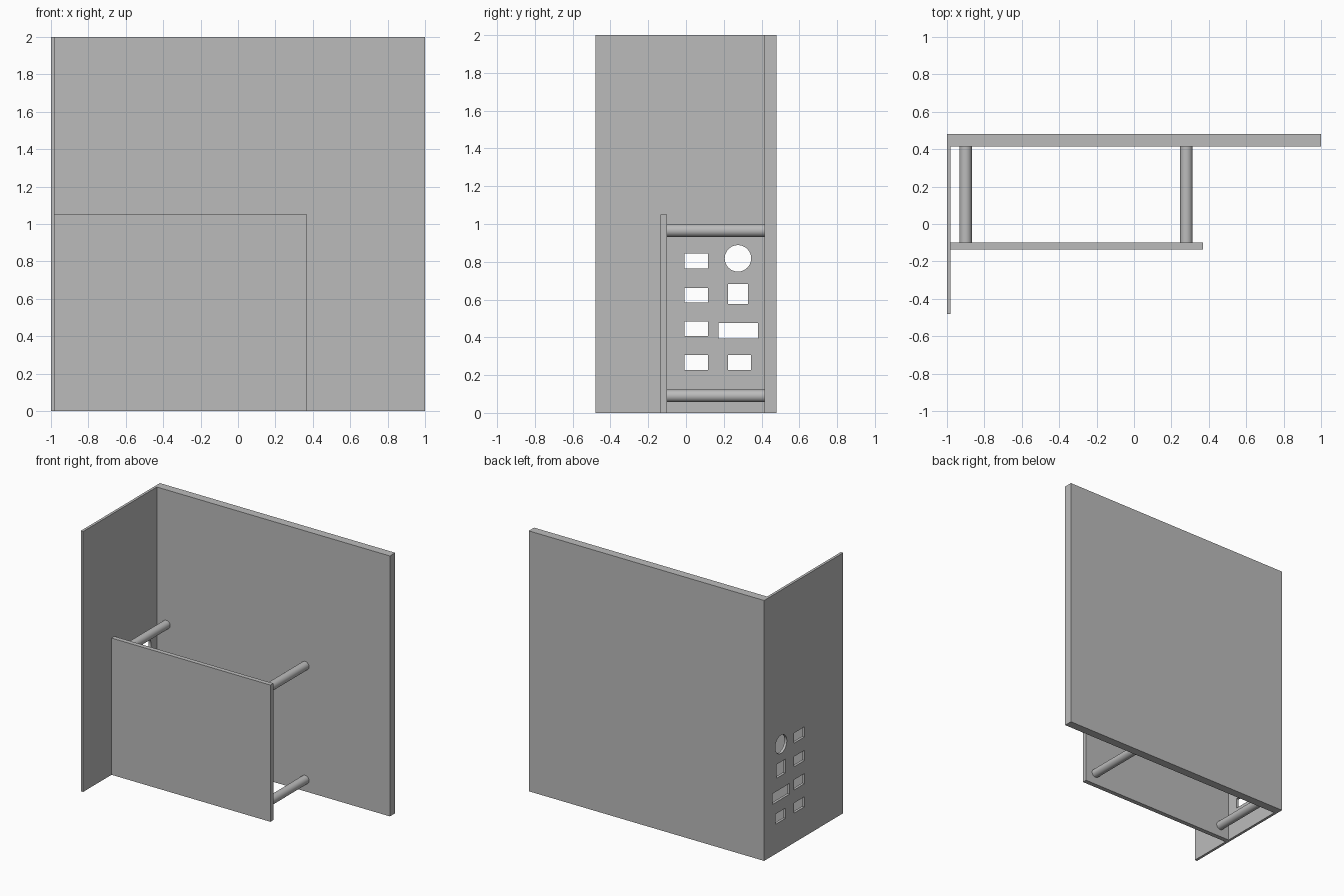
import bpy
import bmesh
from math import radians
from mathutils import Matrix, Vector

default = bpy.data.objects.get("Cube")
if default:
    bpy.data.objects.remove(default, do_unlink=True)

grey = bpy.data.materials.new("light grey")
grey.use_nodes = True
colour = (0.5, 0.5, 0.5, 1)
grey.diffuse_color = colour
grey.node_tree.nodes["Principled BSDF"].inputs["Base Color"].default_value = colour


def add_box(bm, low, high):
    low, high = Vector(low), Vector(high)
    matrix = Matrix.Translation((low + high) / 2) @ Matrix.Diagonal((*(high - low), 1))
    bmesh.ops.create_cube(bm, size=1, matrix=matrix)


def add_cylinder(bm, centre, radius, depth, axis):
    turn = Matrix.Rotation(radians(90), 4, axis)
    bmesh.ops.create_cone(bm, cap_ends=True, segments=48, radius1=radius, radius2=radius,
                          depth=depth, matrix=Matrix.Translation(centre) @ turn)


def make_object(name, bm):
    mesh = bpy.data.meshes.new(name)
    bm.to_mesh(mesh)
    bm.free()
    mesh.materials.append(grey)
    obj = bpy.data.objects.new(name, mesh)
    bpy.context.collection.objects.link(obj)
    return obj


def activate(obj):
    bpy.ops.object.select_all(action='DESELECT')
    obj.select_set(True)
    bpy.context.view_layer.objects.active = obj


def make_panel(name, low, high):
    bm = bmesh.new()
    add_box(bm, low, high)
    return make_object(name, bm)


# Upright panels
BACK_Y, BOARD_Y, INNER_X = 0.415, -0.10, -0.98
make_panel("back_panel", (-1, BACK_Y, 0), (1, 0.48, 2))
make_panel("mounted_board", (INNER_X, -0.135, 0), (0.37, BOARD_Y, 1.05))
side = make_panel("side_panel", (-1, -0.48, 0), (INNER_X, BACK_Y, 2))

# Port openings through the side panel: y centre, z centre, width, height
ports = [(0.054, z, 0.126, 0.078) for z in (0.267, 0.445, 0.623, 0.804)]
ports += [(0.283, 0.267, 0.122, 0.078), (0.276, 0.436, 0.21, 0.082), (0.275, 0.63, 0.106, 0.106)]
bm = bmesh.new()
for y, z, w, h in ports:
    add_box(bm, (-1.1, y - w / 2, z - h / 2), (-0.9, y + w / 2, z + h / 2))
add_cylinder(bm, (-1, 0.275, 0.818), 0.07, 0.2, 'Y')
cutter = make_object("port_cutter", bm)
cutter.hide_render = True

cut = side.modifiers.new("ports", 'BOOLEAN')
cut.operation = 'DIFFERENCE'
cut.solver = 'EXACT'
cut.object = cutter
activate(side)
bpy.ops.object.modifier_apply(modifier=cut.name)
bpy.data.objects.remove(cutter, do_unlink=True)

# Standoff rods between the board and the back panel
for across, x in (("right", -0.9), ("left", 0.28)):
    for level, z in (("lower", 0.09), ("upper", 0.965)):
        bm = bmesh.new()
        add_cylinder(bm, (x, (BACK_Y + BOARD_Y) / 2, z), 0.033, BACK_Y - BOARD_Y, 'X')
        activate(make_object(f"{level}_{across}_standoff", bm))
        bpy.ops.object.shade_smooth_by_angle(angle=radians(30))
